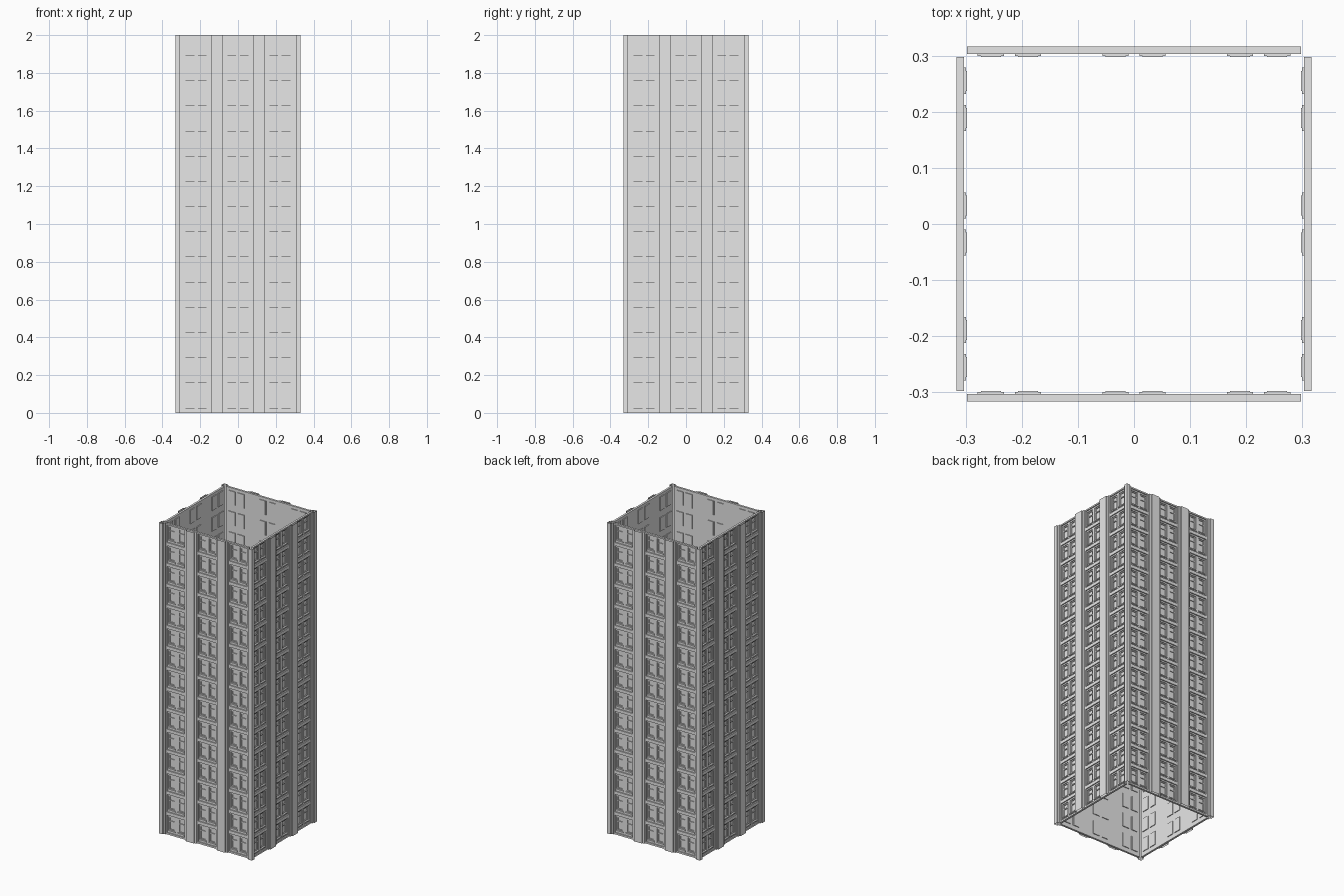
import bpy, bmesh
from math import pi
from mathutils import Matrix

cube = bpy.data.objects.get("Cube")
if cube:
    bpy.data.objects.remove(cube, do_unlink=True)

FLOORS = 15
HEIGHT = 2.0
STEP = HEIGHT / FLOORS
HALF = 0.298                      # half width of one wall
BAYS = (-0.222, 0.0, 0.222)       # bay centres
INNER, PANEL, FACE, GLASS = -0.303, -0.309, -0.316, -0.298

stone = bpy.data.materials.new("light_grey")
stone.use_nodes = True
grey = (0.8, 0.8, 0.8, 1)
stone.diffuse_color = grey
stone.node_tree.nodes["Principled BSDF"].inputs["Base Color"].default_value = grey


def box(bm, x0, x1, y0, y1, z0, z1):
    size = Matrix.Diagonal((x1 - x0, y1 - y0, z1 - z0, 1))
    place = Matrix.Translation(((x0 + x1) / 2, (y0 + y1) / 2, (z0 + z1) / 2))
    bmesh.ops.create_cube(bm, size=1, matrix=place @ size)


def sheet(bm, profile):
    """Open-ended vertical sheet following a plan profile."""
    low = [bm.verts.new((x, y, 0)) for x, y in profile]
    high = [bm.verts.new((x, y, HEIGHT)) for x, y in profile]
    for i in range(len(profile) - 1):
        bm.faces.new((low[i], low[i + 1], high[i + 1], high[i]))


def make_mesh(name, build):
    bm = bmesh.new()
    build(bm)
    mesh = bpy.data.meshes.new(name)
    bm.to_mesh(mesh)
    bm.free()
    mesh.materials.append(stone)
    return mesh


def place(name, mesh, turn):
    ob = bpy.data.objects.new(name, mesh)
    ob.rotation_euler.z = turn * pi / 2
    bpy.context.collection.objects.link(ob)


def build_window(bm, cx, z):
    w, bottom, middle, top = 0.0235, z + 0.027, z + 0.083, z + 0.115
    # glass pocket behind the wall
    box(bm, cx - 0.018, cx + 0.018, GLASS - 0.001, GLASS, bottom, top)
    # sash stiles and rails
    for s in (-1, 1):
        a, b = sorted((cx + s * 0.016, cx + s * w))
        box(bm, a, b, INNER - 0.001, GLASS - 0.001, bottom, top)
    for zc in (bottom + 0.003, middle, top - 0.003):
        box(bm, cx - w, cx + w, INNER - 0.001, GLASS - 0.001, zc - 0.003, zc + 0.003)
    # sill
    box(bm, cx - w - 0.002, cx + w + 0.002, PANEL - 0.005, PANEL, bottom - 0.007, bottom)


def build_wall(bm):
    for f in range(FLOORS):
        z = f * STEP
        # spandrel and header strips behind the recessed panels
        box(bm, -HALF, HALF, PANEL, INNER, z, z + 0.027)
        box(bm, -HALF, HALF, PANEL, INNER, z + 0.115, z + STEP)
        # raised bands at floor and ceiling
        box(bm, -HALF, HALF, FACE, PANEL, z, z + 0.011)
        box(bm, -HALF, HALF, FACE, PANEL, z + 0.124, z + STEP)
        # wall between windows
        edges = [-HALF]
        for bay in BAYS:
            for s in (-1, 1):
                cx = bay + s * 0.033
                build_window(bm, cx, z)
                edges += [cx - 0.0235, cx + 0.0235]
        edges.append(HALF)
        for a, b in zip(edges[::2], edges[1::2]):
            box(bm, a, b, PANEL, INNER, z + 0.027, z + 0.115)
        # raised surround at the sides of each bay
        rims = [-HALF]
        for bay in BAYS:
            rims += [bay - 0.063, bay + 0.063]
        rims.append(HALF)
        for a, b in zip(rims[::2], rims[1::2]):
            box(bm, a, b, FACE, PANEL, z + 0.011, z + 0.124)


def build_piers(bm):
    half = [(0.041, FACE), (0.041, -0.322), (0.028, -0.322), (0.028, -0.33)]
    for c in (-0.111, 0.111):
        sheet(bm, [(c - x, y) for x, y in half] + [(c + x, y) for x, y in half[::-1]])


def build_corner(bm):
    half = [(0.293, FACE), (0.293, -0.322), (0.306, -0.322), (0.306, -0.33)]
    other = [(-y, -x) for x, y in half[::-1]]
    sheet(bm, half + [(0.33, -0.33)] + other)


wall = make_mesh("wall", build_wall)
piers = make_mesh("piers", build_piers)
corner = make_mesh("corner_post", build_corner)
sides = ("front", "left", "back", "right")
for turn, side in enumerate(sides):
    place(side + "_wall", wall, turn)
    place(side + "_piers", piers, turn)
    place(side + "_corner_post", corner, turn)
